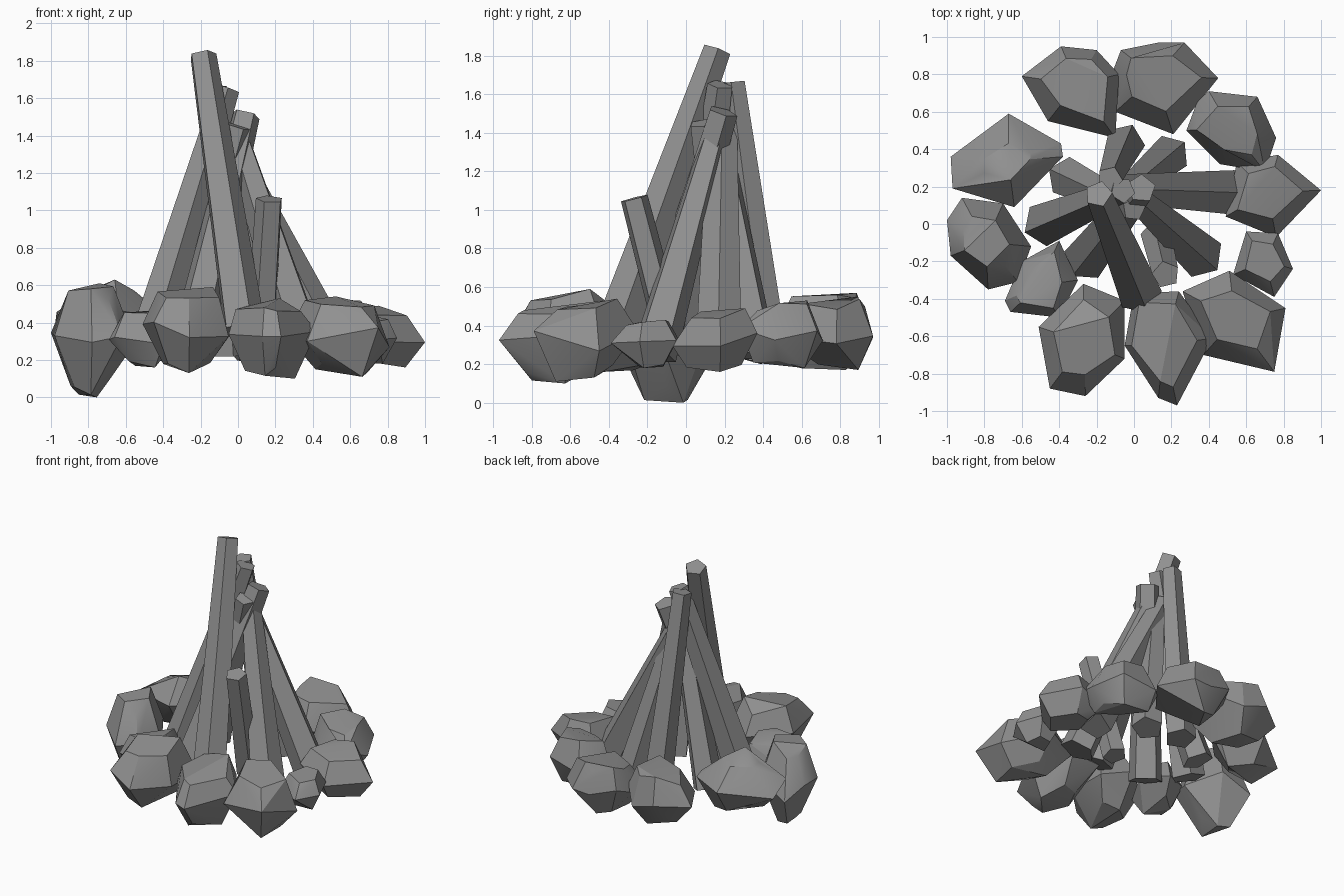
import bpy, bmesh, math, random
from mathutils import Vector

cube = bpy.data.objects.get("Cube")
if cube:
    bpy.data.objects.remove(cube, do_unlink=True)

grey = bpy.data.materials.new("stone grey")
grey.use_nodes = True
colour = (0.28, 0.28, 0.28, 1)
grey.diffuse_color = colour
grey.node_tree.nodes["Principled BSDF"].inputs["Base Color"].default_value = colour
rng = random.Random(11)


def make_object(name, bm, smooth_angle):
    bmesh.ops.recalc_face_normals(bm, faces=bm.faces)
    mesh = bpy.data.meshes.new(name)
    bm.to_mesh(mesh)
    bm.free()
    mesh.materials.append(grey)
    obj = bpy.data.objects.new(name, mesh)
    bpy.context.collection.objects.link(obj)
    bpy.ops.object.select_all(action='DESELECT')
    obj.select_set(True)
    bpy.context.view_layer.objects.active = obj
    bpy.ops.object.shade_smooth_by_angle(angle=math.radians(smooth_angle))


def rock(name, low, high, outline, crown=0.7, foot=0.55, crest=1, keel=2):
    """Faceted boulder: widest along its outline, narrowing to crown and foot.
    The crest corner is the highest one, the keel corner the lowest."""
    outline = [Vector(p) for p in outline]
    centre = sum(outline, Vector((0, 0))) / len(outline)
    height = high - low
    bm = bmesh.new()
    for i, p in enumerate(outline):
        top = centre + (p - centre) * crown * rng.uniform(0.8, 1.1)
        base = centre + (p - centre) * foot * rng.uniform(0.8, 1.1)
        drop = 0 if i == crest else rng.uniform(0.02, 0.18) * height
        rise = 0 if i == keel else rng.uniform(0.02, 0.22) * height
        bm.verts.new((*p, low + height * rng.uniform(0.36, 0.62)))
        bm.verts.new((*top, high - drop))
        bm.verts.new((*base, low + rise))
    hull = bmesh.ops.convex_hull(bm, input=bm.verts)
    loose = [v for v in hull["geom_interior"] if isinstance(v, bmesh.types.BMVert)]
    bmesh.ops.delete(bm, geom=loose, context='VERTS')
    bmesh.ops.dissolve_limit(bm, angle_limit=math.radians(12),
                             verts=bm.verts, edges=bm.edges)
    make_object(name, bm, 25)


def log(name, top, bottom, r_top, r_bottom, sides=5):
    """Tapered straight log with flat cut ends."""
    top, bottom = Vector(top), Vector(bottom)
    axis = top - bottom
    turn = axis.to_track_quat('Z', 'Y')
    bm = bmesh.new()
    bmesh.ops.create_cone(bm, cap_ends=True, segments=sides, radius1=r_bottom,
                          radius2=r_top, depth=axis.length)
    for v in bm.verts:
        v.co = turn @ v.co + (top + bottom) / 2
    make_object(name, bm, 20)


# Ring of boulders: lowest and highest level, outline seen from above
rock("back_right_rock", .17, .57, [(-.60, .79), (-.39, .95), (-.20, .93),
                                   (-.08, .80), (-.10, .46), (-.46, .55)])
rock("back_left_rock", .17, .55, [(-.12, .80), (-.07, .93), (.13, .97),
                                  (.27, .97), (.45, .78), (.21, .48), (-.10, .60)])
rock("left_back_rock", .18, .53, [(.34, .66), (.40, .71), (.66, .68), (.76, .46),
                                  (.70, .28), (.46, .32), (.28, .50)], foot=.65)
rock("left_rock", .16, .49, [(.55, .33), (.77, .37), (1, .18), (.76, -.07),
                             (.49, .04)], foot=.65)
rock("small_left_rock", .18, .43, [(.60, -.04), (.77, -.05), (.85, -.24),
                                   (.75, -.39), (.53, -.27)])
rock("front_left_rock", .11, .54, [(.26, -.36), (.51, -.25), (.81, -.45),
                                   (.75, -.79), (.37, -.70)], keel=3)
rock("front_rock", .10, .53, [(0, -.37), (.24, -.36), (.42, -.61), (.23, -.97),
                              (.13, -.93), (-.05, -.65)], crown=.75)
rock("front_right_rock", .13, .59, [(-.27, -.32), (-.05, -.41), (-.05, -.72),
                                    (-.26, -.92), (-.45, -.88), (-.51, -.55)],
     crown=.75, keel=3)
rock("small_right_rock", .16, .47, [(-.40, -.09), (-.30, -.30), (-.40, -.50),
                                    (-.66, -.47), (-.69, -.41), (-.60, -.20)])
rock("tall_right_rock", 0, .61, [(-.92, .14), (-.70, .11), (-.55, -.12),
                                 (-.62, -.31), (-.78, -.35), (-.98, -.17), (-1, .02)],
     crown=.6, foot=.5, keel=1)
rock("right_back_rock", .20, .63, [(-.98, .36), (-.67, .59), (-.39, .43),
                                   (-.38, .36), (-.64, .09), (-.97, .19)],
     crown=.4, crest=4)

# Leaning logs: top centre, bottom centre, top radius, bottom radius
log("tall_front_log", (-.19, .16, 1.83), (.03, -.37, .36), .075, .12)
log("back_log", (-.13, .24, 1.66), (-.05, .43, .23), .07, .11)
log("right_log", (-.06, .18, 1.65), (-.48, 0, .27), .07, .12)
log("front_right_log", (.04, .19, 1.51), (-.26, -.19, .25), .08, .12)
log("back_left_log", (-.06, .16, 1.40), (.19, .37, .25), .07, .11)
log("left_log", (-.10, .19, 1.42), (.50, .17, .25), .08, .125)
log("front_left_log", (0, .15, 1.38), (.36, -.17, .25), .07, .125)
log("back_right_log", (0, .08, 1.45), (-.36, .25, .25), .065, .11)
log("short_log", (.17, -.27, 1.06), (.12, -.06, .25), .075, .085)
